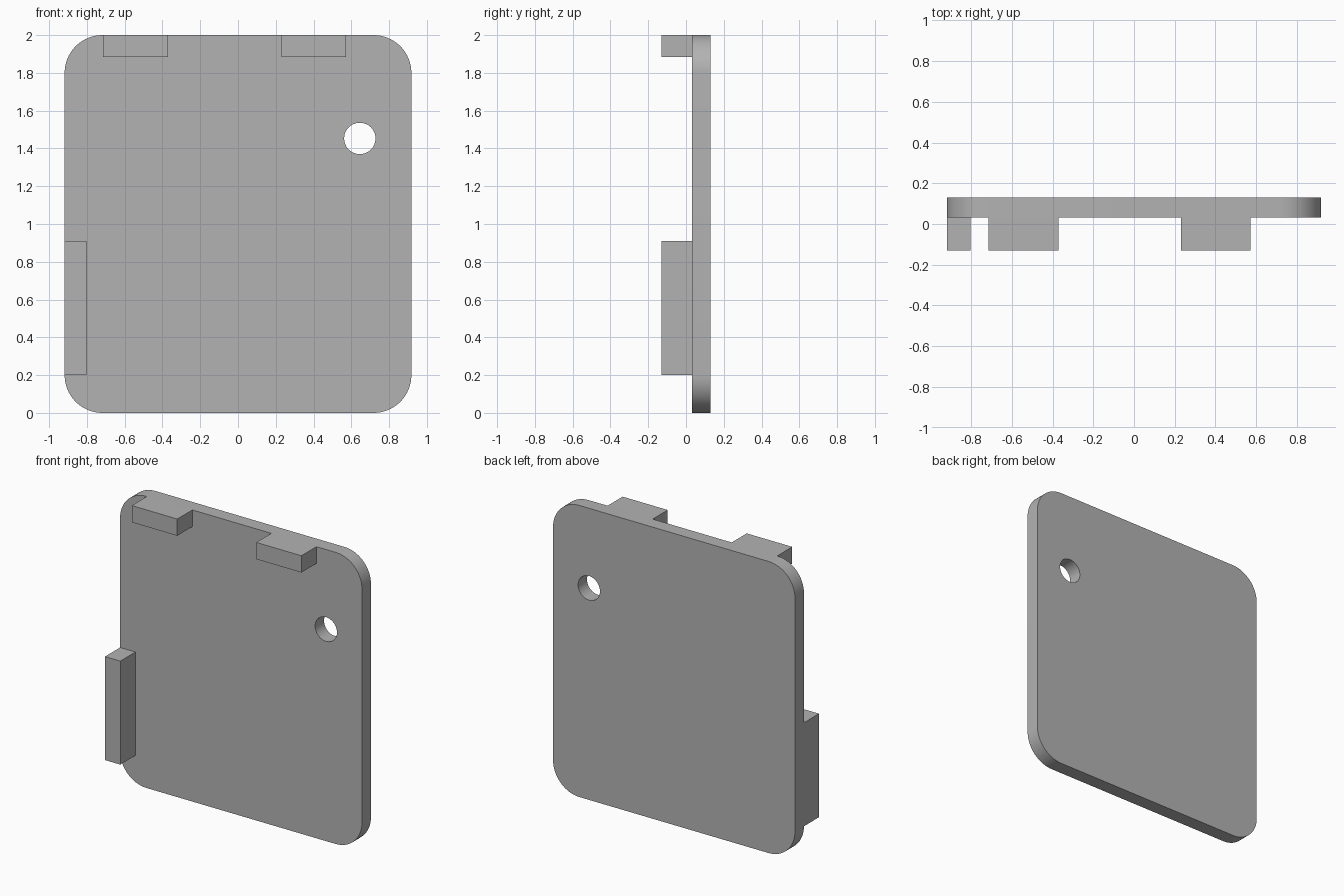
import bpy
import bmesh
from math import radians
from mathutils import Matrix, Vector

default = bpy.data.objects.get("Cube")
if default:
    bpy.data.objects.remove(default, do_unlink=True)

# Single grey material
grey = bpy.data.materials.new("plain_grey")
grey.use_nodes = True
colour = (0.45, 0.45, 0.45, 1)
grey.diffuse_color = colour
grey.node_tree.nodes["Principled BSDF"].inputs["Base Color"].default_value = colour

HALF_W, HEIGHT = 0.918, 2.0
FRONT, FACE, BACK = -0.13, 0.033, 0.13
CORNER = 0.2


def finish(name, bm):
    mesh = bpy.data.meshes.new(name)
    bm.to_mesh(mesh)
    bm.free()
    mesh.materials.append(grey)
    obj = bpy.data.objects.new(name, mesh)
    bpy.context.collection.objects.link(obj)
    return obj


def box(x, y, z):
    """Box spanning the given (low, high) pairs."""
    bm = bmesh.new()
    low, high = (Vector(v) for v in zip(x, y, z))
    matrix = Matrix.Translation((low + high) / 2) @ Matrix.Diagonal((*(high - low), 1))
    bmesh.ops.create_cube(bm, size=1, matrix=matrix)
    return bm


# Plate with rounded corners
bm = box((-HALF_W, HALF_W), (FACE, BACK), (0, HEIGHT))
corners = [e for e in bm.edges
           if abs(e.verts[0].co.y - e.verts[1].co.y) > 0.01]
bmesh.ops.bevel(bm, geom=corners, offset=CORNER, segments=16,
                profile=0.5, affect='EDGES')
plate = finish("plate", bm)

# Round through hole
bm = bmesh.new()
bmesh.ops.create_cone(bm, cap_ends=True, segments=48, radius1=0.083,
                      radius2=0.083, depth=1,
                      matrix=Matrix.Translation((0.645, 0, 1.453))
                      @ Matrix.Rotation(radians(90), 4, 'X'))
cutter = finish("hole_cutter", bm)
cutter.hide_render = True
cut = plate.modifiers.new("hole", 'BOOLEAN')
cut.operation = 'DIFFERENCE'
cut.solver = 'EXACT'
cut.object = cutter

bpy.ops.object.select_all(action='DESELECT')
plate.select_set(True)
bpy.context.view_layer.objects.active = plate
bpy.ops.object.modifier_apply(modifier=cut.name)
bpy.data.objects.remove(cutter, do_unlink=True)
bpy.ops.object.shade_smooth_by_angle(angle=radians(30))

# Tabs on the front face: two along the top, one along the right side
tabs = {
    "top_tab_right": ((-0.715, -0.37), (1.885, HEIGHT)),
    "top_tab_left": ((0.23, 0.572), (1.885, HEIGHT)),
    "side_tab": ((-HALF_W, -0.802), (CORNER, 0.91)),
}
for name, (x, z) in tabs.items():
    finish(name, box(x, (FRONT, FACE), z))
